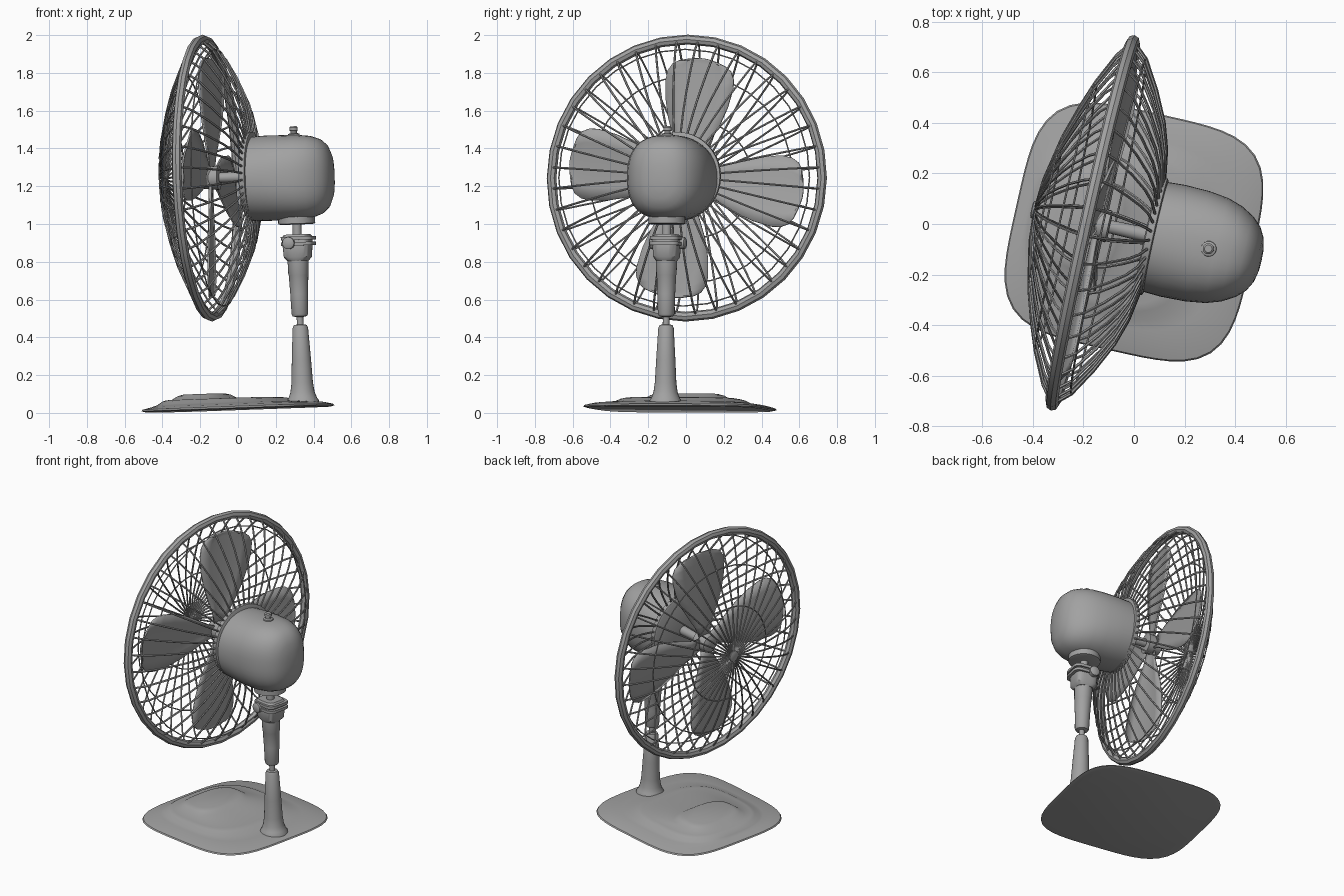
import bpy, bmesh, math
from mathutils import Matrix, Vector

if "Cube" in bpy.data.objects:
    bpy.data.objects.remove(bpy.data.objects["Cube"])

# Parts are built in a local frame (fan axis along x, back = +x), then turned and tilted together
PLACE = (Matrix.Translation((0, -0.032, 0.018)) @ Matrix.Rotation(math.radians(-12.6), 4, 'Z')
         @ Matrix.Rotation(math.radians(-2), 4, 'Y'))
AX_Z = 1.23      # height of the fan axis
POLE = 0.353     # pole position along x
RING_X = -0.124  # plane of the guard rim
GREY = bpy.data.materials.new("dark_grey")
GREY.diffuse_color = (0.36, 0.36, 0.36, 1)
GREY.use_nodes = True
GREY.node_tree.nodes["Principled BSDF"].inputs["Base Color"].default_value = GREY.diffuse_color


def finish(name, bm):
    bmesh.ops.recalc_face_normals(bm, faces=bm.faces)
    me = bpy.data.meshes.new(name)
    bm.to_mesh(me)
    bm.free()
    ob = bpy.data.objects.new(name, me)
    ob.matrix_world = PLACE
    bpy.context.collection.objects.link(ob)
    return ob


def loft(name, secs, axis='z', n=32):
    """Superellipse sections (t, a, b, power, c1, c2) stacked along an axis, both ends capped."""
    bm = bmesh.new()
    rings = []
    for t, a, b, p, c1, c2 in secs:
        ring = []
        for i in range(n):
            w = 2 * math.pi * i / n
            c, s = math.cos(w), math.sin(w)
            k = (abs(c) ** p + abs(s) ** p) ** (-1 / p)
            q = (c1 + a * c * k, c2 + b * s * k)
            co = {'z': (q[0], q[1], t), 'x': (t, q[0], q[1]), 'y': (q[0], t, q[1])}[axis]
            ring.append(bm.verts.new(co))
        rings.append(ring)
    for r0, r1 in zip(rings, rings[1:]):
        for i in range(n):
            j = (i + 1) % n
            bm.faces.new((r0[i], r0[j], r1[j], r1[i]))
    bm.faces.new(rings[0])
    bm.faces.new(rings[-1])
    return finish(name, bm)


def turned(name, prof, axis='z', c=(POLE, 0), n=24):
    return loft(name, [(t, r, r, 2, *c) for t, r in prof], axis, n)


def wires(name, paths, radius, res=1):
    """Poly curves with a round bevel, converted to a mesh; paths are (points, closed)."""
    cu = bpy.data.curves.new(name, 'CURVE')
    cu.dimensions = '3D'
    cu.bevel_depth = radius
    cu.bevel_resolution = res
    cu.use_fill_caps = True
    for pts, closed in paths:
        sp = cu.splines.new('POLY')
        sp.points.add(len(pts) - 1)
        for p, co in zip(sp.points, pts):
            p.co = (*co, 1)
        sp.use_cyclic_u = closed
    ob = bpy.data.objects.new(name, cu)
    ob.matrix_world = PLACE
    bpy.context.collection.objects.link(ob)
    bpy.ops.object.select_all(action='DESELECT')
    ob.select_set(True)
    bpy.context.view_layer.objects.active = ob
    bpy.ops.object.convert(target='MESH')


def polar(x, r, w):
    return (x, r * math.cos(w), AX_Z + r * math.sin(w))


def circle(x, r, n=32):
    return ([polar(x, r, 2 * math.pi * i / n) for i in range(n)], True)


def spokes(prof, n):
    return [([polar(x, r, 2 * math.pi * (i + 0.5) / n) for r, x in prof], False) for i in range(n)]


# Base plate with raised plateau and front pad
loft("base", [
    (0.0, 0.455, 0.455, 4, 0, 0), (0.006, 0.477, 0.477, 4, 0, 0),
    (0.014, 0.472, 0.472, 4, 0, 0), (0.026, 0.43, 0.43, 3.6, 0, 0),
    (0.034, 0.385, 0.375, 3.2, -0.03, 0), (0.038, 0.352, 0.348, 3, -0.06, 0),
    (0.054, 0.318, 0.315, 3, -0.07, 0), (0.06, 0.29, 0.29, 3, -0.08, 0),
    (0.063, 0.158, 0.222, 3, -0.18, 0), (0.08, 0.130, 0.195, 3, -0.18, 0),
    (0.088, 0.10, 0.165, 3, -0.18, 0)], n=64)

# Stand: flared column, thin rod, upper tube
turned("lower_column", [(0.015, 0.088), (0.035, 0.085), (0.05, 0.075), (0.08, 0.064), (0.13, 0.057),
                        (0.25, 0.051), (0.42, 0.041), (0.435, 0.034), (0.438, 0.02)])
turned("inner_rod", [(0.42, 0.018), (0.50, 0.018)], n=12)
turned("upper_tube", [(0.478, 0.022), (0.482, 0.038), (0.495, 0.044), (0.60, 0.047), (0.70, 0.052),
                      (0.705, 0.054), (0.79, 0.056)])

# Tilt clamp with bands and tightening knob
loft("clamp", [(0.775, 0.055, 0.055, 2.6, POLE, 0), (0.795, 0.07, 0.066, 4, POLE, 0),
               (0.90, 0.076, 0.07, 5, POLE, 0), (0.915, 0.066, 0.06, 4, POLE, 0)])
for i, z in enumerate((0.865, 0.895)):
    loft(f"clamp_band_{i + 1}", [(z - 0.009, 0.086, 0.08, 5, POLE + 0.006, 0),
                                 (z + 0.009, 0.086, 0.08, 5, POLE + 0.006, 0)])
turned("clamp_knob", [(-0.098, 0.024), (-0.092, 0.032), (0.092, 0.032), (0.098, 0.024)],
       'y', (POLE - 0.03, 0.87), 16)
turned("neck", [(0.90, 0.024), (0.98, 0.024)], n=16)
turned("swivel_plate", [(0.968, 0.085), (0.972, 0.098), (1.01, 0.098)], n=32)

# Motor housing
MZ = 1.218
loft("motor_housing", [(x, a, b, p, 0, MZ) for x, a, b, p in (
    (0.11, 0.205, 0.205, 2), (0.125, 0.222, 0.222, 2.1), (0.20, 0.226, 0.226, 2.2),
    (0.30, 0.223, 0.225, 2.4), (0.38, 0.212, 0.223, 2.5), (0.44, 0.192, 0.216, 2.5),
    (0.49, 0.163, 0.198, 2.5), (0.525, 0.13, 0.168, 2.4), (0.547, 0.09, 0.12, 2.3),
    (0.557, 0.045, 0.06, 2.1), (0.559, 0.01, 0.015, 2))], 'x', 40)
turned("guard_mount", [(0.095, 0.225), (0.10, 0.236), (0.128, 0.236), (0.132, 0.225)],
       'x', (0, AX_Z), 40)
turned("swing_knob", [(1.43, 0.032), (1.448, 0.03), (1.452, 0.017), (1.462, 0.017), (1.465, 0.022),
                      (1.482, 0.022), (1.488, 0.015)], n=16)

# Fan hub and shaft
turned("fan_hub", [(-0.16, 0.035), (-0.15, 0.055), (-0.06, 0.065), (-0.055, 0.04)], 'x', (0, AX_Z))
turned("fan_shaft", [(-0.06, 0.026), (0.12, 0.03)], 'x', (0, AX_Z), 16)

# Four paddle blades: rows of (radius, half width), slight pitch
ROWS = [(0.05, 0.04), (0.12, 0.06), (0.20, 0.10), (0.30, 0.145), (0.40, 0.175), (0.50, 0.19),
        (0.57, 0.186), (0.61, 0.165), (0.632, 0.13), (0.64, 0.085)]
for k in range(4):
    bm = bmesh.new()
    grid = []
    for r, hw in ROWS:
        grid.append([bm.verts.new((-0.112 + 0.13 * s * hw + 0.012 * s * s, s * hw,
                                   r - 0.02 * s * s * (r > 0.5)))
                     for s in (-1, -0.6, -0.2, 0.2, 0.6, 1)])
    for a, b in zip(grid, grid[1:]):
        for j in range(5):
            bm.faces.new((a[j], a[j + 1], b[j + 1], b[j]))
    turn = Matrix.Rotation(math.radians(-8 + 90 * k), 4, 'X')
    bmesh.ops.transform(bm, matrix=Matrix.Translation((0, 0, AX_Z)) @ turn, verts=bm.verts)
    ob = finish(f"blade_{k + 1}", bm)
    mod = ob.modifiers.new("thickness", 'SOLIDIFY')
    mod.thickness = 0.01
    mod.offset = 0

# Wire guard: rim, front and back spokes, thin hoops
wires("guard_rim", [circle(RING_X, 0.734)], 0.026, 2)
FRONT = [(0.02, -0.358), (0.13, -0.35), (0.31, -0.314), (0.45, -0.27), (0.55, -0.233),
         (0.67, -0.175), (0.73, -0.13)]
BACK = [(0.215, 0.118), (0.35, 0.096), (0.45, 0.064), (0.57, 0.006), (0.68, -0.06), (0.73, -0.115)]
wires("front_guard", spokes(FRONT, 40), 0.0055)
wires("back_guard", spokes(BACK, 40), 0.006)
wires("guard_hoops", [circle(-0.314, 0.31), circle(-0.233, 0.55), circle(-0.06, 0.68)], 0.004)
turned("guard_centre", [(-0.372, 0.025), (-0.368, 0.035), (-0.355, 0.035)], 'x', (0, AX_Z), 16)

# Dark grey throughout, smooth shading with sharp edges kept
bpy.ops.object.select_all(action='DESELECT')
for ob in bpy.context.collection.objects:
    ob.data.materials.append(GREY)
    ob.select_set(True)
    bpy.context.view_layer.objects.active = ob
bpy.ops.object.shade_smooth_by_angle(angle=math.radians(40))
